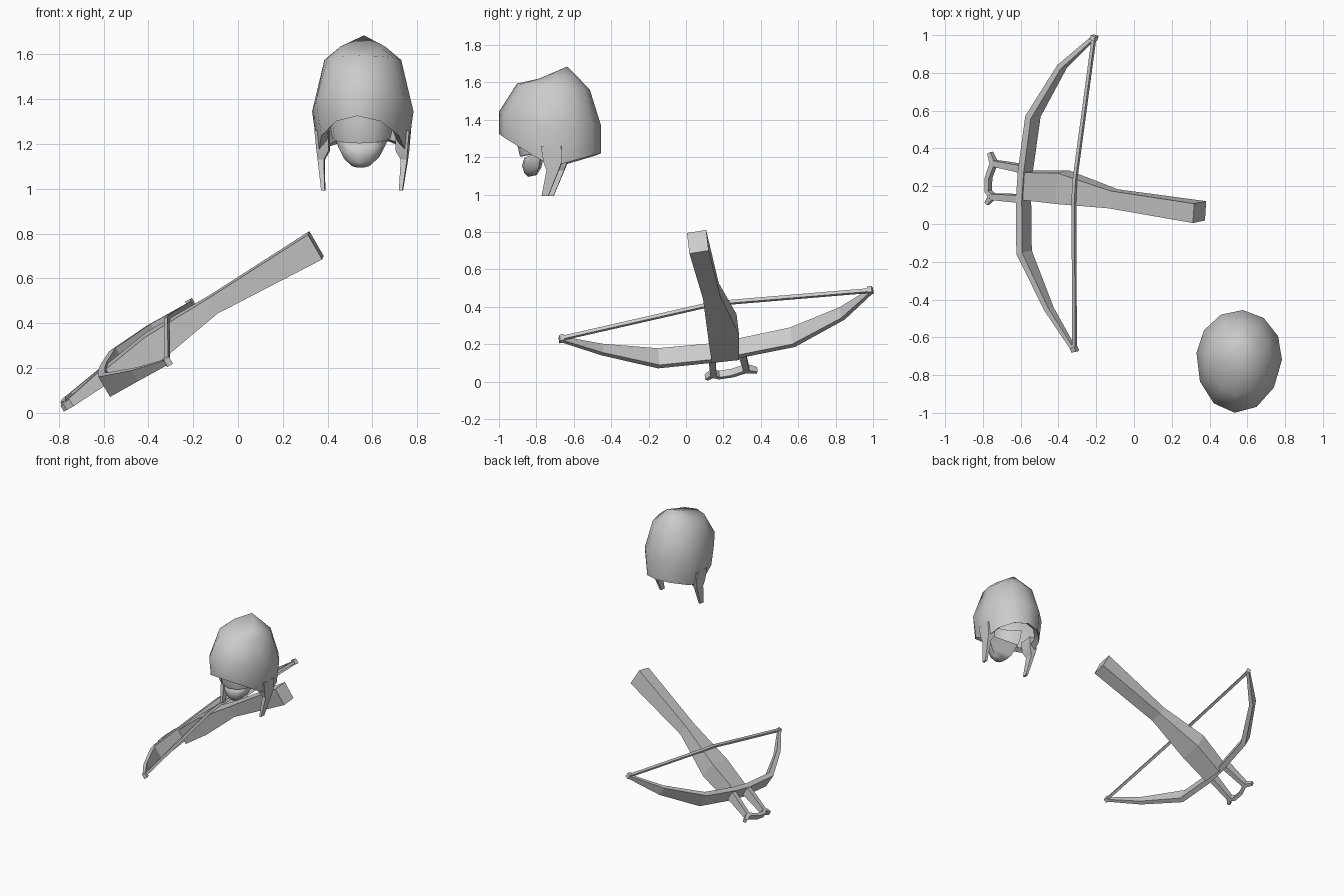
import bpy, bmesh, math
from mathutils import Vector, Matrix

if "Cube" in bpy.data.objects:
    bpy.data.objects.remove(bpy.data.objects["Cube"])

grey = bpy.data.materials.new("plain grey")
grey.diffuse_color = (0.6, 0.6, 0.6, 1)
grey.use_nodes = True
grey.node_tree.nodes["Principled BSDF"].inputs["Base Color"].default_value = grey.diffuse_color


def loft(name, rings, closed=True, caps=(True, True), matrix=None, smooth=None):
    """Skin a list of equal-length point rows."""
    bm = bmesh.new()
    rows = [[bm.verts.new(p) for p in r] for r in rings]
    n = len(rows[0])
    for a, b in zip(rows, rows[1:]):
        for i in range(n if closed else n - 1):
            j = (i + 1) % n
            bm.faces.new((a[i], a[j], b[j], b[i]))
    if caps[0]:
        bm.faces.new(rows[0])
    if caps[1]:
        bm.faces.new(rows[-1])
    bmesh.ops.remove_doubles(bm, verts=bm.verts, dist=1e-5)
    bmesh.ops.recalc_face_normals(bm, faces=bm.faces)
    me = bpy.data.meshes.new(name)
    bm.to_mesh(me)
    bm.free()
    me.materials.append(grey)
    ob = bpy.data.objects.new(name, me)
    bpy.context.collection.objects.link(ob)
    if matrix:
        ob.matrix_world = matrix
    if smooth:
        bpy.ops.object.select_all(action='DESELECT')
        ob.select_set(True)
        bpy.context.view_layer.objects.active = ob
        bpy.ops.object.shade_smooth_by_angle(angle=math.radians(smooth))
    return ob


UP = Vector((-0.50, -0.104, 0.86)).normalized()   # top direction of the crossbow


def sweep(name, stations):
    """Rectangular bar through stations (x, y, z, half height, half width)."""
    pts = [Vector(s[:3]) for s in stations]
    rings = []
    for i, (p, s) in enumerate(zip(pts, stations)):
        t = pts[min(i + 1, len(pts) - 1)] - pts[max(i - 1, 0)]
        side = t.cross(UP).normalized()
        h, w = UP * s[3], side * s[4]
        rings.append([p + h + w, p + h - w, p - h - w, p - h + w])
    return loft(name, rings)


# --- crossbow ---
sweep("stock", [(-0.565, 0.205, 0.155, 0.055, 0.073), (-0.38, 0.195, 0.293, 0.065, 0.083),
                (-0.108, 0.133, 0.485, 0.040, 0.047), (0.347, 0.063, 0.748, 0.064, 0.052)])
sweep("bow", [(-0.315, -0.67, 0.228, 0.012, 0.010), (-0.45, -0.45, 0.172, 0.028, 0.014),
              (-0.582, -0.15, 0.125, 0.052, 0.018), (-0.585, 0.13, 0.152, 0.050, 0.018),
              (-0.575, 0.28, 0.178, 0.050, 0.018), (-0.535, 0.57, 0.238, 0.052, 0.018),
              (-0.38, 0.835, 0.365, 0.034, 0.014), (-0.21, 0.99, 0.485, 0.012, 0.010)])
low, high = (-0.315, -0.665, 0.232), (-0.212, 0.985, 0.487)
sweep("bow_string", [(*low, 0.010, 0.009), (-0.318, 0.14, 0.415, 0.010, 0.009),
                     (-0.312, 0.24, 0.425, 0.010, 0.009), (*high, 0.010, 0.009)])
for name, p, s in (("lower_nock", low, -1), ("upper_nock", high, 1)):
    x, y, z = p
    sweep(name, [(x - 0.004, y - 0.012 * s, z, 0.018, 0.014),
                 (x + 0.004, y + 0.012 * s, z + 0.004 * s, 0.018, 0.014)])

# foot stirrup: two arms, a bent bar and two horns
upper, lower = (-0.742, 0.322, 0.070), (-0.750, 0.145, 0.045)
for name, root, end, horn in (("upper", (-0.58, 0.292, 0.185), upper, (-0.762, 0.378, 0.060)),
                              ("lower", (-0.60, 0.135, 0.160), lower, (-0.778, 0.108, 0.022))):
    sweep(name + "_stirrup_arm", [(*root, 0.034, 0.020), (*end, 0.020, 0.016)])
    sweep(name + "_stirrup_horn", [(*end, 0.020, 0.016), (*horn, 0.015, 0.010)])
sweep("stirrup_bar", [(*upper, 0.020, 0.014), (-0.770, 0.245, 0.045, 0.020, 0.012),
                      (-0.772, 0.175, 0.035, 0.020, 0.012), (*lower, 0.020, 0.014)])

# --- helmet (local frame: front is -y) ---
HEAD = Matrix.Translation((0.557, -0.70, 0)) @ Matrix.Rotation(-0.08, 4, 'Z')


def shell_ring(front, zf, side, zs, back, zb, n=12):
    ring = []
    for i in range(n):
        a = math.tau * i / n
        c, s = math.cos(a), math.sin(a)
        reach, z_end = (front, zf) if c > 0 else (back, zb)
        ring.append((side * s, -reach * c, zs + (z_end - zs) * abs(c)))
    return ring


loft("helmet", [[(0, 0.064, 1.685)] * 12,
                shell_ring(0.086, 1.62, 0.10, 1.635, 0.125, 1.625),
                shell_ring(0.204, 1.594, 0.172, 1.575, 0.187, 1.56),
                shell_ring(0.300, 1.444, 0.227, 1.345, 0.245, 1.374),
                shell_ring(0.300, 1.325, 0.200, 1.150, 0.245, 1.22),
                shell_ring(0.265, 1.345, 0.165, 1.185, 0.215, 1.235)],
     caps=(False, False), matrix=HEAD, smooth=50)

# ear flaps: (z, outer x, inner x, front y, back y)
FLAP = [(1.26, 0.212, 0.150, -0.060, 0.050), (1.17, 0.204, 0.150, -0.045, 0.050),
        (1.13, 0.200, 0.172, -0.030, 0.035), (0.992, 0.182, 0.166, -0.058, -0.022)]
for name, m in (("left_flap", -1), ("right_flap", 1)):
    loft(name, [[(m * xo, yf, z), (m * xo, yb, z), (m * xi, yb, z), (m * xi, yf, z)]
                for z, xo, xi, yf, yb in FLAP], matrix=HEAD, smooth=30)


def face_row(width, front, back, z_mid, z_end, n=7):
    row = []
    for i in range(n):
        a = math.radians(-90 + 180 * i / (n - 1))
        c = math.cos(a)
        row.append((width * math.sin(a), -back - (front - back) * c, z_end + (z_mid - z_end) * c))
    return row


# face mask and jaw under the helmet
loft("face_mask", [face_row(0.150, 0.19, 0.05, 1.40, 1.36), face_row(0.145, 0.21, 0.06, 1.295, 1.29),
                   face_row(0.130, 0.188, 0.08, 1.203, 1.225)],
     closed=False, caps=(False, False), matrix=HEAD, smooth=60)
loft("jaw", [face_row(0.118, 0.165, 0.06, 1.195, 1.235), face_row(0.112, 0.177, 0.07, 1.155, 1.205),
             face_row(0.082, 0.165, 0.08, 1.115, 1.145), face_row(0.042, 0.145, 0.10, 1.095, 1.105)],
     matrix=HEAD, smooth=60)
